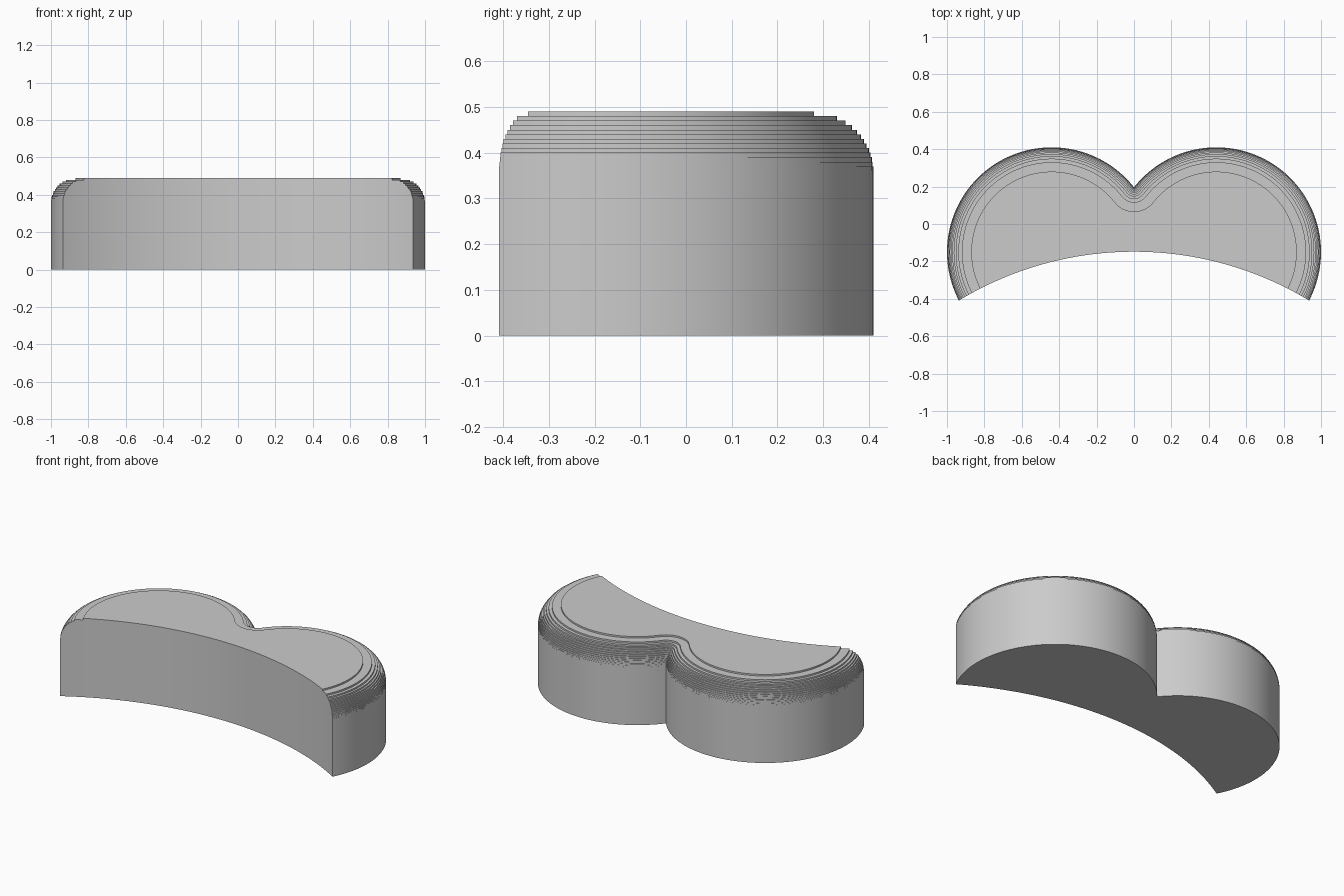
import bpy, bmesh
from math import sin, cos, pi, sqrt, atan2, radians

cube = bpy.data.objects.get("Cube")
if cube:
    bpy.data.objects.remove(cube, do_unlink=True)

LOBE_X, LOBE_Y, LOBE_R = 0.44, -0.15, 0.56    # plan of one round lobe
CLEFT_Y = LOBE_Y + sqrt(LOBE_R**2 - LOBE_X**2)
ROUND, SHOULDER, STEP = 0.13, 0.36, 0.01      # stepped rounding of the top edge
FRONT_Y, FRONT_R = -0.148, 1.81               # hollow front face


def arc(cx, cy, r, start, end, count):
    angles = [start + (end - start) * i / count for i in range(count + 1)]
    return [(cx + r * cos(a), cy + r * sin(a)) for a in angles]


def outline(inset):
    """Closed two-lobed plan, moved inward with a rounded cleft."""
    tangent = atan2(CLEFT_Y - LOBE_Y, -LOBE_X)
    half = arc(LOBE_X, LOBE_Y, LOBE_R - inset, -pi / 2, tangent, 96)
    half += arc(0, CLEFT_Y, inset, tangent - pi, -pi / 2, 12)[1:]
    return half + [(-x, y) for x, y in reversed(half[:-1])]


# Stepped two-lobed body: each layer is a wall, joined by flat treads
bm = bmesh.new()
rings = []
bottom = 0.0
for k in range(round(ROUND / STEP) + 1):
    top = SHOULDER + k * STEP
    inset = ROUND - sqrt(max(ROUND**2 - (k * STEP)**2, 0))
    plan = outline(inset)
    for z in (bottom, top):
        rings.append([bm.verts.new((x, y, z)) for x, y in plan])
    bottom = top
for low, high in zip(rings, rings[1:]):
    for i in range(len(low)):
        j = (i + 1) % len(low)
        bm.faces.new((low[i], low[j], high[j], high[i]))
bm.faces.new(list(reversed(rings[0])))
bm.faces.new(rings[-1])
bmesh.ops.remove_doubles(bm, verts=bm.verts, dist=0.00001)
bmesh.ops.recalc_face_normals(bm, faces=bm.faces)
mesh = bpy.data.meshes.new("two_lobed_block")
bm.to_mesh(mesh)
bm.free()
block = bpy.data.objects.new("two_lobed_block", mesh)
bpy.context.collection.objects.link(block)

# Single grey colour
grey = bpy.data.materials.new("light_grey")
grey.use_nodes = True
colour = (0.6, 0.6, 0.6, 1)
grey.diffuse_color = colour
grey.node_tree.nodes["Principled BSDF"].inputs["Base Color"].default_value = colour
mesh.materials.append(grey)

# Hollow curved front, cut with a large cylinder
bpy.ops.mesh.primitive_cylinder_add(vertices=256, radius=FRONT_R, depth=2,
                                    location=(0, FRONT_Y - FRONT_R, 0.2))
cutter = bpy.context.object
cutter.name = "front_cutter"
cutter.hide_render = True
cutter.data.materials.append(grey)
cut = block.modifiers.new("front_cut", 'BOOLEAN')
cut.operation = 'DIFFERENCE'
cut.solver = 'EXACT'
cut.object = cutter
bpy.ops.object.select_all(action='DESELECT')
block.select_set(True)
bpy.context.view_layer.objects.active = block
bpy.ops.object.modifier_apply(modifier=cut.name)
bpy.data.objects.remove(cutter, do_unlink=True)
bpy.ops.object.shade_smooth_by_angle(angle=radians(30))
